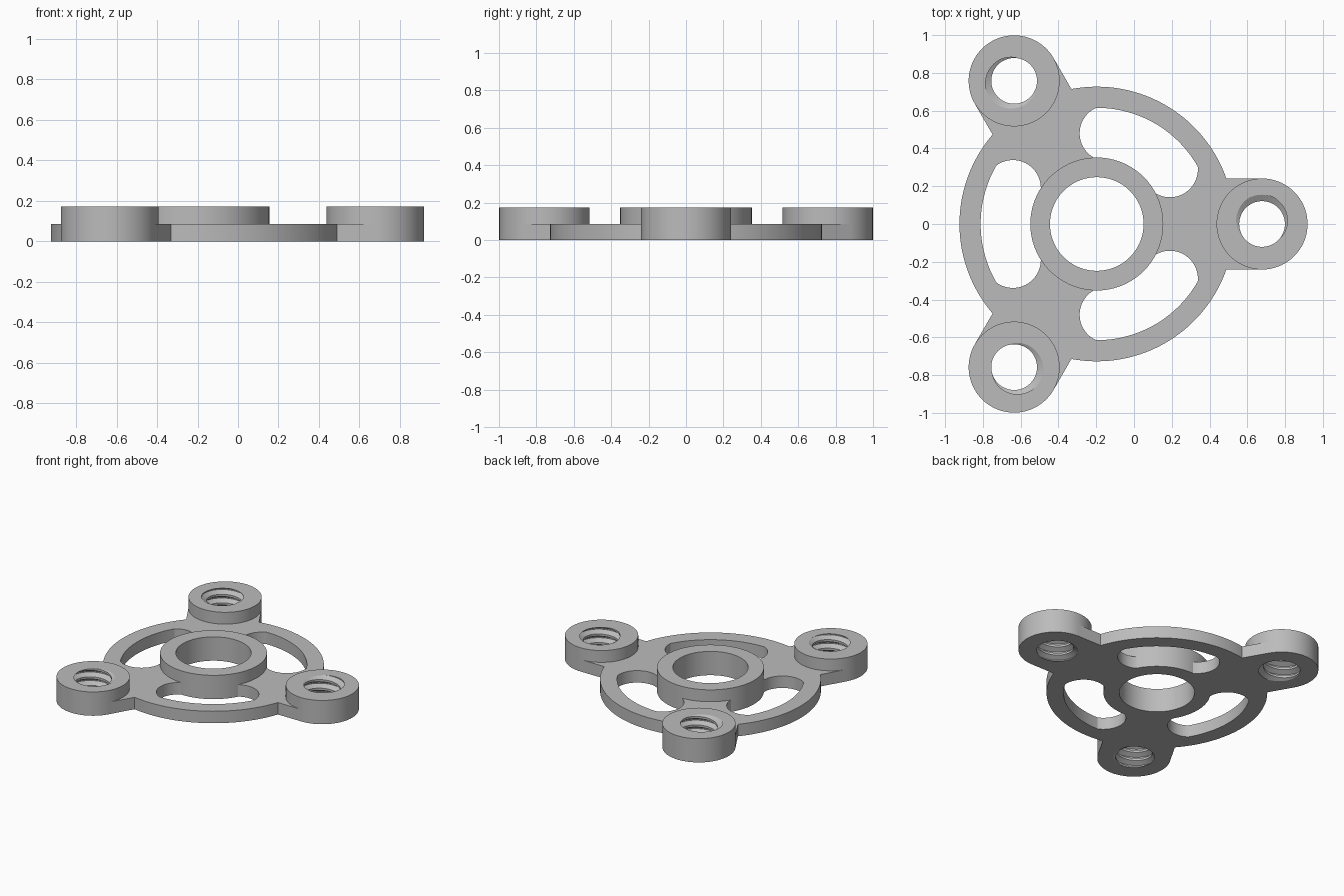
import bpy, bmesh
from math import sin, cos, pi, tau, sqrt, radians, acos
from mathutils import Matrix

cube = bpy.data.objects.get("Cube")
if cube:
    bpy.data.objects.remove(cube)

CX = -0.197                       # x of the hub axis
PLATE_H, FULL_H = 0.087, 0.173
RIM_OUT, RIM_IN = 0.727, 0.615
HUB_OUT, HUB_IN = 0.352, 0.248
BOSS_DIST, BOSS_R = 0.875, 0.241
THREAD_MAJOR, THREAD_MINOR, PITCH = 0.155, 0.121, 0.062
THREAD_START = radians(95)
SEG = 72

grey = bpy.data.materials.new("plain_grey")
grey.use_nodes = True
grey.diffuse_color = (0.5, 0.5, 0.5, 1)
grey.node_tree.nodes["Principled BSDF"].inputs["Base Color"].default_value = (0.5, 0.5, 0.5, 1)


def finish(name, bm, matrix):
    """Clean the mesh, place it and shade it."""
    bmesh.ops.remove_doubles(bm, verts=bm.verts[:], dist=1e-5)
    bmesh.ops.recalc_face_normals(bm, faces=bm.faces[:])
    mesh = bpy.data.meshes.new(name)
    bm.to_mesh(mesh)
    bm.free()
    mesh.materials.clear()
    mesh.materials.append(grey)
    obj = bpy.data.objects.new(name, mesh)
    bpy.context.collection.objects.link(obj)
    obj.matrix_world = matrix
    bpy.ops.object.select_all(action='DESELECT')
    obj.select_set(True)
    bpy.context.view_layer.objects.active = obj
    bpy.ops.object.shade_smooth_by_angle(angle=radians(25))
    return obj


def sweep(name, rows, matrix):
    """Turn a closed section around z; each row maps an angle to (radius, height)."""
    bm = bmesh.new()
    grid = []
    for row in rows + rows[:1]:
        line = []
        for j in range(SEG + 1):
            a = tau * j / SEG
            r, z = row(a)
            line.append(bm.verts.new((r * cos(a), r * sin(a), z)))
        grid.append(line)
    for lo, hi in zip(grid, grid[1:]):
        for j in range(SEG):
            bm.faces.new((lo[j], lo[j + 1], hi[j + 1], hi[j]))
    return finish(name, bm, matrix)


def fixed(r, z):
    return lambda a: (r, z)


def thread_radius(a, z):
    u = ((z - FULL_H) / PITCH - (a - THREAD_START) / tau) % 1
    t = (min(u, 1 - u) - 1 / 16) / (5 / 16)
    return THREAD_MAJOR - (THREAD_MAJOR - THREAD_MINOR) * min(1, max(0, t))


def thread_row(offset):
    """One helical edge of the thread, cut off at the end faces."""
    def row(a):
        z = FULL_H + PITCH * (offset + (a - THREAD_START) / tau)
        z = min(FULL_H, max(0, z))
        return thread_radius(a, z), z
    return row


def arc(r, a0, a1, n, cx=0.0, cy=0.0):
    return [(cx + r * cos(a0 + (a1 - a0) * i / n), cy + r * sin(a0 + (a1 - a0) * i / n))
            for i in range(n + 1)]


def turned(points, a):
    return [(x * cos(a) - y * sin(a), x * sin(a) + y * cos(a)) for x, y in points]


THIRDS = [0, tau / 3, 2 * tau / 3]
centre = Matrix.Translation((CX, 0, 0))

# Plate outline: an arm ending against its boss, then the rim to the next arm
corner = acos(sqrt(RIM_OUT ** 2 - BOSS_R ** 2) / RIM_OUT)
lobe = arc(BOSS_R, 1.5 * pi, 0.5 * pi, SEG // 2, BOSS_DIST)
lobe += arc(RIM_OUT, corner, tau / 3 - corner, 36)
outline = [p for a in THIRDS for p in turned(lobe, a)]

# Slot: rim arc, round end, hub arc, round end, symmetric about its middle
end_r, end_d, end_a = 0.148, (RIM_IN + HUB_OUT) / 2, radians(23.2)
slot_in = HUB_OUT - 0.003


def meet(r):
    """Angle at which the round end crosses the circle of radius r."""
    return end_a + acos((end_d ** 2 + r ** 2 - end_r ** 2) / (2 * end_d * r))


ex, ey = end_d * cos(end_a), end_d * sin(end_a)


def end_angle(r):
    m = meet(r)
    v = complex(r * cos(m) - ex, r * sin(m) - ey)
    from_axis = acos(v.real / abs(v))
    return from_axis if v.imag >= 0 else tau - from_axis


round_end = arc(end_r, end_angle(RIM_IN), end_angle(slot_in), 24, ex, ey)
slot = arc(RIM_IN, -meet(RIM_IN), meet(RIM_IN), 32)[:-1]
slot += round_end
slot += arc(slot_in, meet(slot_in), -meet(slot_in), 32)[1:-1]
slot += [(x, -y) for x, y in reversed(round_end)][:-1]

contours = [outline, arc((HUB_OUT + HUB_IN) / 2, 0, tau, SEG)[:-1]]
contours += [turned(slot, a + pi / 3) for a in THIRDS]

# Plate: filled outline with holes, extruded
curve = bpy.data.curves.new("plate_profile", 'CURVE')
curve.dimensions = '2D'
curve.fill_mode = 'BOTH'
curve.extrude = PLATE_H / 2
for points in contours:
    spline = curve.splines.new('POLY')
    spline.points.add(len(points) - 1)
    for sp, (x, y) in zip(spline.points, points):
        sp.co = (x, y, 0, 1)
    spline.use_cyclic_u = True
helper = bpy.data.objects.new("plate_profile", curve)
bpy.context.collection.objects.link(helper)
bpy.context.view_layer.update()
filled = bpy.data.meshes.new_from_object(
    helper.evaluated_get(bpy.context.evaluated_depsgraph_get()))
bm = bmesh.new()
bm.from_mesh(filled)
bpy.data.objects.remove(helper)
bpy.data.meshes.remove(filled)
finish("spoked_plate", bm, centre @ Matrix.Translation((0, 0, PLATE_H / 2)))

# Hub ring
sweep("hub_ring", [fixed(HUB_OUT, FULL_H), fixed(HUB_OUT, 0),
                   fixed(HUB_IN, 0), fixed(HUB_IN, FULL_H)], centre)

# Threaded bosses at the arm ends
edges = [thread_row(n + u) for n in range(-5, 3) for u in (-3 / 8, -1 / 16, 1 / 16, 3 / 8)]
section = [fixed(BOSS_R, FULL_H), fixed(BOSS_R, 0)] + edges
for name, a in zip(("left_boss", "right_back_boss", "right_front_boss"), THIRDS):
    sweep(name, section,
          centre @ Matrix.Rotation(a, 4, 'Z') @ Matrix.Translation((BOSS_DIST, 0, 0)))
